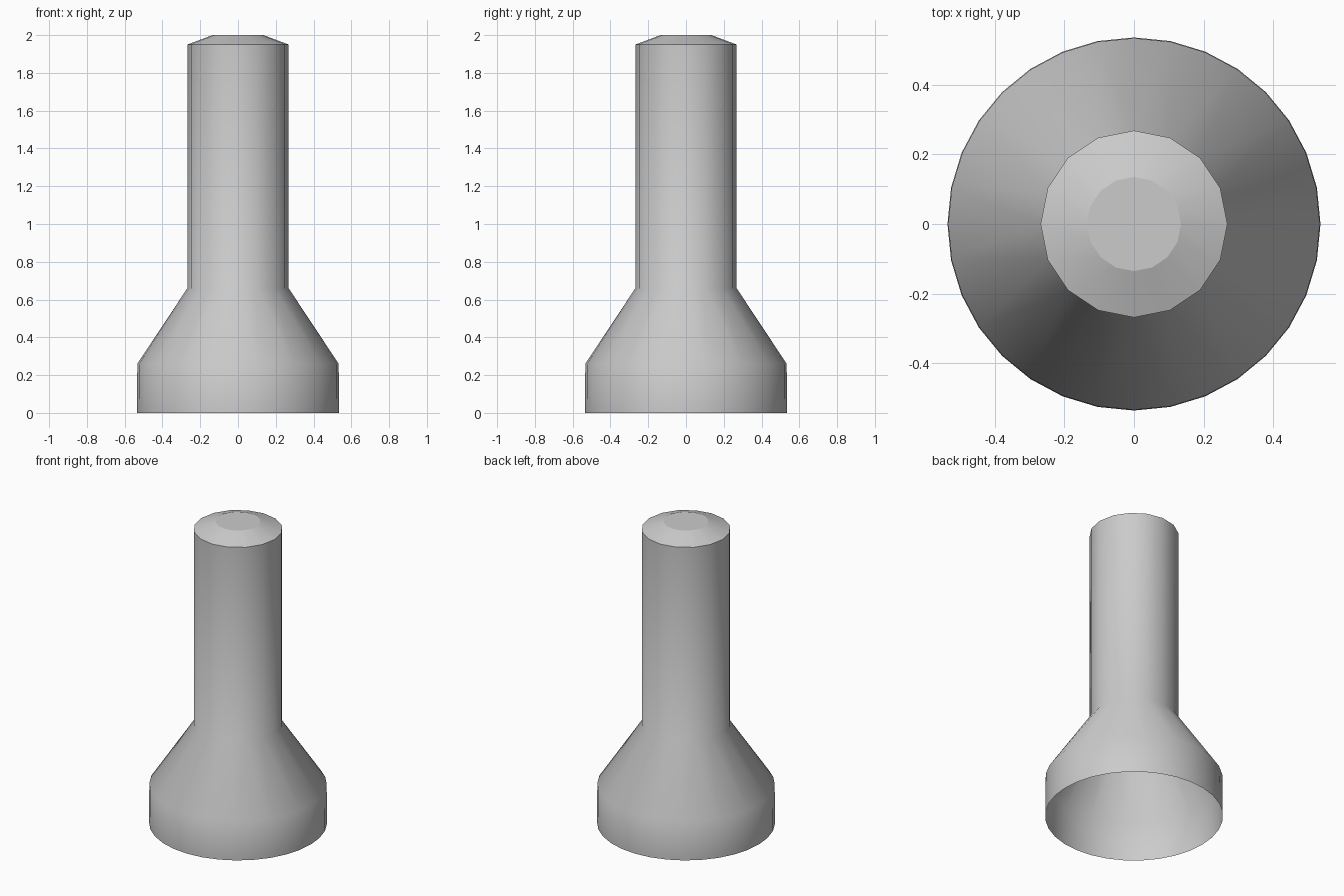
import bpy, bmesh, math

if "Cube" in bpy.data.objects:
    bpy.data.objects.remove(bpy.data.objects["Cube"])

# Turned profile from the open base to the flat top: radius, height, sides
PROFILE = [
    (0.535, 0.0, 32),
    (0.535, 0.02, 32),
    (0.533, 0.26, 32),
    (0.268, 0.66, 16),
    (0.268, 1.95, 16),
    (0.135, 2.0, 16),
]


def add_ring(bm, radius, z, sides):
    return [bm.verts.new((radius * math.cos(2 * math.pi * i / sides),
                          radius * math.sin(2 * math.pi * i / sides), z))
            for i in range(sides)]


def join_rings(bm, low, high):
    n, m = len(low), len(high)
    if n == m:
        for i in range(n):
            j = (i + 1) % n
            bm.faces.new((low[i], low[j], high[j], high[i]))
        return
    # two lower sides meet each upper side
    for i in range(m):
        a, b, c = low[2 * i], low[2 * i + 1], low[(2 * i + 2) % n]
        p, q = high[i], high[(i + 1) % m]
        bm.faces.new((a, b, p))
        bm.faces.new((b, q, p))
        bm.faces.new((b, c, q))


# Flared peg: hollow base skirt, cone shoulder, post and chamfered top
bm = bmesh.new()
rings = [add_ring(bm, *p) for p in PROFILE]
for low, high in zip(rings, rings[1:]):
    join_rings(bm, low, high)
cap = bm.faces.new(rings[-1])
cap_index = len(bm.faces) - 1

mesh = bpy.data.meshes.new("flared_peg")
bm.to_mesh(mesh)
bm.free()
peg = bpy.data.objects.new("flared_peg", mesh)
bpy.context.collection.objects.link(peg)

# Smooth sides, flat top
bpy.context.view_layer.objects.active = peg
peg.select_set(True)
bpy.ops.object.shade_smooth_by_angle(angle=math.radians(60))
mesh.polygons[cap_index].use_smooth = False
